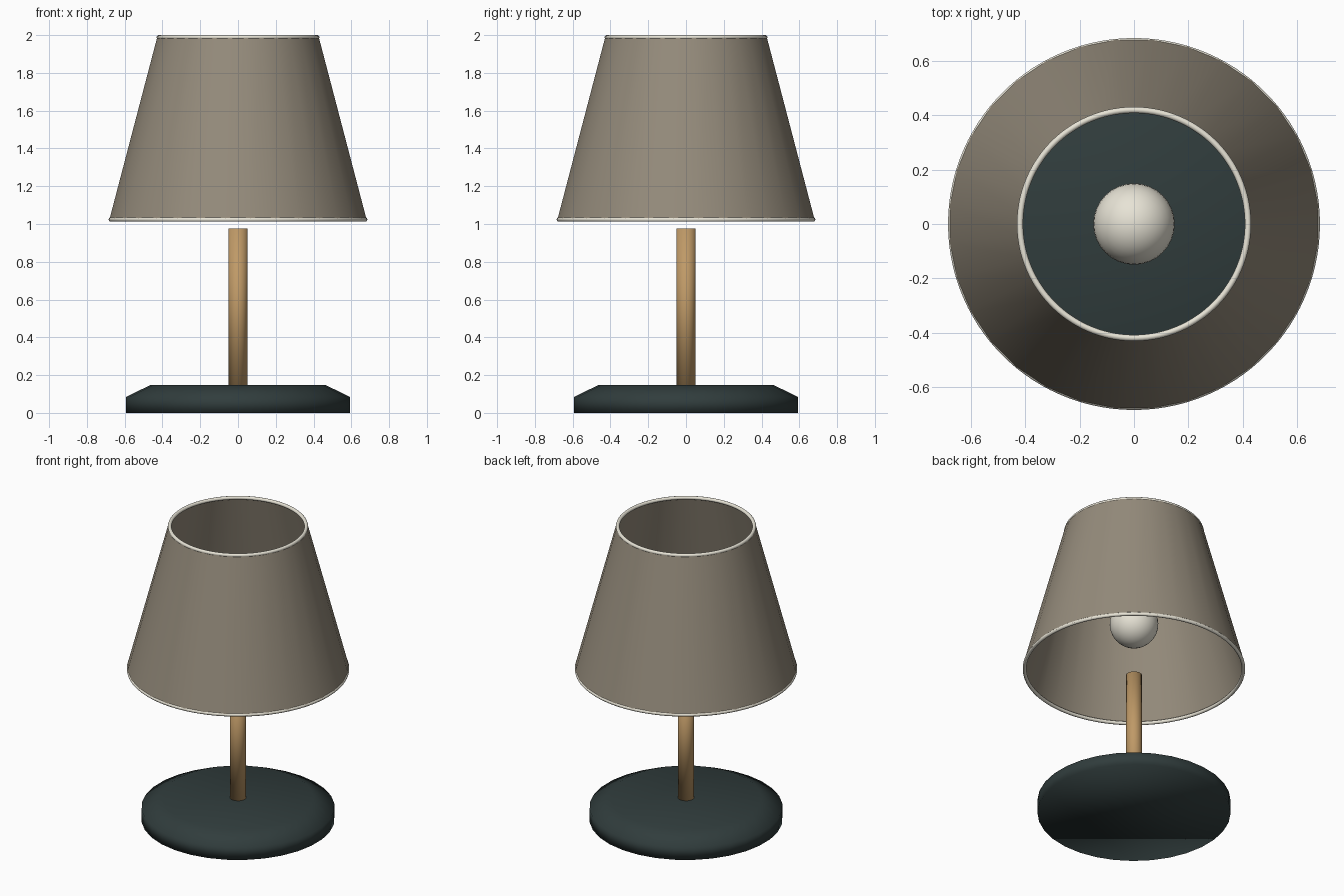
import bpy, bmesh, math

if "Cube" in bpy.data.objects:
    bpy.data.objects.remove(bpy.data.objects["Cube"])

SIDES = 32


def material(name, rgb):
    m = bpy.data.materials.new(name)
    m.diffuse_color = (*rgb, 1)
    m.use_nodes = True
    m.node_tree.nodes["Principled BSDF"].inputs["Base Color"].default_value = m.diffuse_color
    return m


fabric = material("taupe fabric", (0.30, 0.26, 0.20))
cream = material("cream", (0.80, 0.77, 0.67))
wood = material("light wood", (0.52, 0.32, 0.135))
slate = material("dark slate green", (0.03, 0.046, 0.046))


def finish(bm, name, mat):
    for f in bm.faces:
        f.smooth = True
    me = bpy.data.meshes.new(name)
    bm.to_mesh(me)
    bm.free()
    me.materials.append(mat)
    ob = bpy.data.objects.new(name, me)
    bpy.context.collection.objects.link(ob)
    return ob


def lathe(name, profile, mat, sides=SIDES, capped=True, closed=False):
    """Turn a (radius, z) profile around z, with flats facing the axes."""
    bm = bmesh.new()
    rings = []
    for r, z in profile:
        angles = [(i + 0.5) * math.tau / sides for i in range(sides)]
        rings.append([bm.verts.new((r * math.cos(a), r * math.sin(a), z)) for a in angles])
    pairs = list(zip(rings, rings[1:]))
    if closed:
        pairs.append((rings[-1], rings[0]))
    for lo, hi in pairs:
        for i in range(sides):
            j = (i + 1) % sides
            bm.faces.new((lo[i], lo[j], hi[j], hi[i]))
    if capped:
        bm.faces.new(rings[0][::-1])
        bm.faces.new(rings[-1])
    return finish(bm, name, mat)


def trim_ring(name, radius, z, tube=0.0115):
    circle = [(radius + tube * math.cos(k * math.tau / 12),
               z + tube * math.sin(k * math.tau / 12)) for k in range(12)]
    return lathe(name, circle, cream, sides=128, capped=False, closed=True)


# Heavy foot with a chamfered top edge
lathe("base", [(0.595, 0), (0.595, 0.085), (0.465, 0.148)], slate)

# Wooden stem
lathe("stem", [(0.05, 0.14), (0.05, 0.975)], wood)

# Tapered open lampshade
lathe("lampshade", [(0.685, 1.02), (0.43, 1.988)], fabric, capped=False)

# Piping on both rims of the shade
trim_ring("lower_trim", 0.6735, 1.0235)
trim_ring("upper_trim", 0.42, 1.9885)

# Light bulb inside the shade
bm = bmesh.new()
bmesh.ops.create_uvsphere(bm, u_segments=32, v_segments=16, radius=0.15)
bmesh.ops.translate(bm, verts=bm.verts, vec=(0, 0, 1.34))
finish(bm, "bulb", cream)
